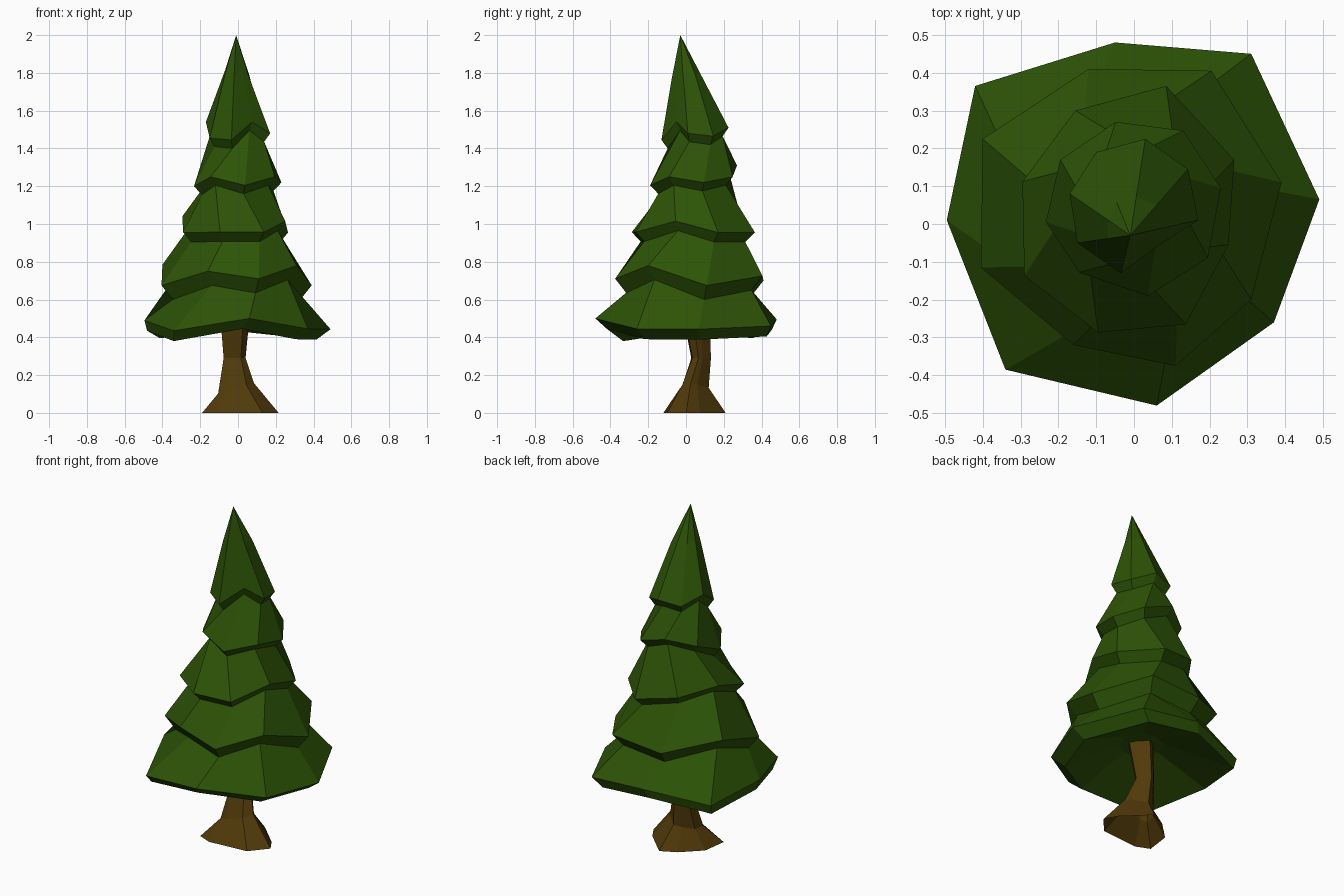
import bpy, bmesh
from mathutils import Vector

if "Cube" in bpy.data.objects:
    bpy.data.objects.remove(bpy.data.objects["Cube"])


def material(name, rgb):
    m = bpy.data.materials.new(name)
    m.diffuse_color = (*rgb, 1)
    m.use_nodes = True
    m.node_tree.nodes["Principled BSDF"].inputs["Base Color"].default_value = m.diffuse_color
    return m


def loft(name, rings, mat, apex=None, cap_bottom=True):
    """Bridge equal-sided rings bottom to top; cap the ends or close to an apex."""
    bm = bmesh.new()
    loops = [[bm.verts.new(p) for p in ring] for ring in rings]
    n = len(loops[0])
    for a, b in zip(loops, loops[1:]):
        for i in range(n):
            j = (i + 1) % n
            bm.faces.new((a[i], a[j], b[j], b[i]))
    if cap_bottom:
        bm.faces.new(loops[0])
    if apex:
        tip = bm.verts.new(apex)
        for i in range(n):
            bm.faces.new((loops[-1][i], loops[-1][(i + 1) % n], tip))
    else:
        bm.faces.new(loops[-1])
    bmesh.ops.recalc_face_normals(bm, faces=bm.faces)
    mesh = bpy.data.meshes.new(name)
    bm.to_mesh(mesh)
    bm.free()
    mesh.materials.append(mat)
    obj = bpy.data.objects.new(name, mesh)
    bpy.context.collection.objects.link(obj)
    return obj


def tuck(rim, scale, drop, dx=0, dy=0):
    """Ring shrunk towards the rim's centre and lowered: the underside lip."""
    c = sum((Vector(p) for p in rim), Vector()) / len(rim)
    return [(c.x + dx + (x - c.x) * scale, c.y + dy + (y - c.y) * scale, z - drop)
            for x, y, z in rim]


green = material("needles", (0.026, 0.088, 0.002))
brown = material("bark", (0.082, 0.042, 0.003))

# Irregular eight-sided rim of each foliage tier, lowest first
rim_1 = [(-.05, .48, .495), (.31, .45, .46), (.49, .065, .443), (.37, -.26, .445),
         (.06, -.48, .50), (-.34, -.385, .435), (-.495, .01, .49), (-.42, .365, .45)]
rim_2 = [(-.12, .41, .70), (.205, .405, .725), (.39, .11, .675), (.31, -.2, .78),
         (.11, -.375, .71), (-.16, -.32, .75), (-.405, -.115, .675), (-.40, .225, .785)]
rim_3 = [(-.155, .30, 1.0), (.085, .365, .955), (.265, .17, .955), (.25, -.055, 1.015),
         (.137, -.265, .957), (-.095, -.287, .957), (-.29, -.137, .955), (-.295, .112, 1.04)]
rim_4 = [(-.048, .27, 1.31), (.13, .247, 1.25), (.23, .095, 1.22), (.195, -.09, 1.25),
         (.037, -.19, 1.205), (-.145, -.128, 1.25), (-.233, .005, 1.20), (-.195, .17, 1.27)]
rim_5 = [(-.10, .19, 1.49), (.03, .225, 1.51), (.143, .145, 1.465), (.17, .01, 1.48),
         (.075, -.05, 1.54), (-.035, -.13, 1.445), (-.15, -.05, 1.455), (-.17, .08, 1.54)]

# Foliage: hollow underside, then lip and rim of every tier up to the tip
rings = [[(x * .25, y * .25 + .05, .52) for x, y, z in rim_1]]
for rim, scale, drop, dx, dy in ((rim_1, .91, .055, -.03, .015), (rim_2, .85, .075, 0, 0),
                                 (rim_3, .85, .05, 0, 0), (rim_4, .82, .045, 0, 0),
                                 (rim_5, .82, .045, 0, 0)):
    rings += [tuck(rim, scale, drop, dx, dy), rim]

# Slightly uneven bulge part-way up the top tier
apex = Vector((-.01, -.03, 2))
bulge = (1, 1, 1.15, .88, .88, 1.1, 1.1, .9)
spokes = [(Vector(p) - apex) * .4 for p in rim_5]
rings.append([apex + Vector((v.x * k, v.y * k, v.z)) for v, k in zip(spokes, bulge)])
loft("foliage", rings, green, apex=apex)

# Trunk: uneven foot outline swept up a bent neck, open underneath
# (centre x, centre y, half width x, half width y, z, tilt)
foot = [(-1, -.79), (-.6, -1), (.58, -.88), (1, -.27),
        (.78, .18), (.09, 1), (-.36, .73), (-.9, .09)]
profile = [(.0125, .045, .2025, .165, 0, 0), (-.01, .045, .095, .075, .13, .027),
           (-.018, .08, .058, .052, .29, 0), (-.016, .052, .08, .072, .54, 0)]
loft("trunk", [[(cx + rx * u, cy + ry * v, z + tilt * u) for u, v in foot]
               for cx, cy, rx, ry, z, tilt in profile], brown, cap_bottom=False)
